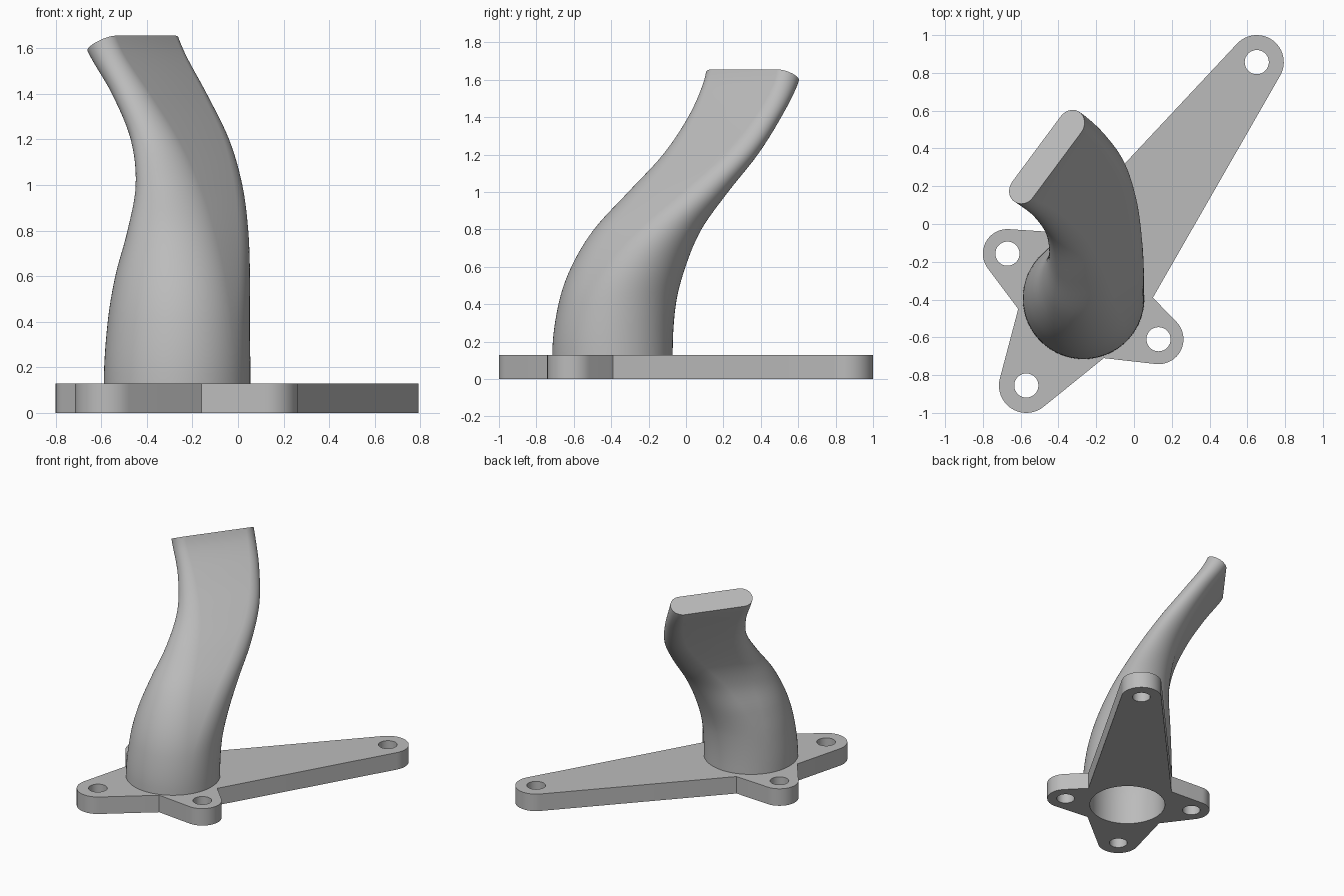
import bpy, bmesh
from math import atan2, acos, cos, sin, pi, hypot
from mathutils import Vector

if "Cube" in bpy.data.objects:
    bpy.data.objects.remove(bpy.data.objects["Cube"])

grey = bpy.data.materials.new("light_grey")
grey.use_nodes = True
colour = (0.5, 0.5, 0.5, 1)
grey.diffuse_color = colour
grey.node_tree.nodes["Principled BSDF"].inputs["Base Color"].default_value = colour

PLATE_TOP = 0.128
BORE = 0.27
BASE = (-0.267, -0.393)


def finish(bm, name):
    """Turn a bmesh into a smooth shaded grey object."""
    bmesh.ops.recalc_face_normals(bm, faces=bm.faces)
    mesh = bpy.data.meshes.new(name)
    bm.to_mesh(mesh)
    bm.free()
    mesh.materials.append(grey)
    obj = bpy.data.objects.new(name, mesh)
    bpy.context.collection.objects.link(obj)
    bpy.ops.object.select_all(action="DESELECT")
    obj.select_set(True)
    bpy.context.view_layer.objects.active = obj
    bpy.ops.object.shade_smooth_by_angle(angle=0.6)
    return obj


def arc(centre, radius, start, end, steps):
    return [(centre[0] + radius * cos(start + (end - start) * i / steps),
             centre[1] + radius * sin(start + (end - start) * i / steps))
            for i in range(steps + 1)]


def loop_edges(bm, points):
    verts = [bm.verts.new((x, y, 0)) for x, y in points]
    return [bm.edges.new((a, b)) for a, b in zip(verts, verts[1:] + verts[:1])]


# Mounting plate: rounded ears joined by straight tangents to inner notches
ears = [((0.65, 0.857), 0.143), ((-0.67, -0.157), 0.13),
        ((-0.57, -0.855), 0.145), ((0.13, -0.61), 0.132)]
notches = [(0.1, -0.39), (-0.39, -0.045), (-0.613, -0.45), (-0.16, -0.71)]

outline = []
for i, (c, r) in enumerate(ears):
    p, q = notches[i], notches[(i + 1) % len(notches)]
    enter = atan2(p[1] - c[1], p[0] - c[0]) + acos(r / hypot(p[0] - c[0], p[1] - c[1]))
    leave = atan2(q[1] - c[1], q[0] - c[0]) - acos(r / hypot(q[0] - c[0], q[1] - c[1]))
    while leave < enter:
        leave += 2 * pi
    while leave - enter > 2 * pi:
        leave -= 2 * pi
    outline += [p] + arc(c, r, enter, leave, 24)

bm = bmesh.new()
edges = loop_edges(bm, outline)
for c, r in ears:
    edges += loop_edges(bm, arc(c, 0.064, 0, 2 * pi, 32)[:-1])
edges += loop_edges(bm, arc(BASE, BORE, 0, 2 * pi, 80)[:-1])
bmesh.ops.triangle_fill(bm, use_beauty=True, use_dissolve=False, edges=edges)
top = bmesh.ops.extrude_face_region(bm, geom=bm.faces[:], use_keep_orig=True)["geom"]
bmesh.ops.translate(bm, vec=(0, 0, PLATE_TOP),
                    verts=[g for g in top if isinstance(g, bmesh.types.BMVert)])
finish(bm, "mounting_plate")

# Duct sections: height, centre x, centre y, half flat, long radius, short radius
keys = [(PLATE_TOP, *BASE, 0, 0.322, 0.322),
        (0.4, -0.26, -0.368, 0.01, 0.306, 0.306),
        (0.6, -0.243, -0.308, 0.04, 0.275, 0.27),
        (0.8, -0.22, -0.205, 0.08, 0.23, 0.21),
        (1.0, -0.215, -0.042, 0.12, 0.18, 0.152),
        (1.2, -0.255, 0.13, 0.16, 0.13, 0.115),
        (1.4, -0.345, 0.26, 0.19, 0.098, 0.093),
        (1.58, -0.445, 0.345, 0.213, 0.08, 0.087),
        (1.72, -0.5, 0.375, 0.215, 0.078, 0.085)]
keys = [Vector(k) for k in keys]
LONG = Vector((0.596, 0.803, 0))
SHORT = Vector((-0.803, 0.596, 0))


def slope(i):
    """Rate of change of a key with height."""
    if i == 0:
        return Vector((1, 0, 0, 0, 0, 0))
    a, b = keys[i - 1], keys[min(i + 1, len(keys) - 1)]
    return (b - a) / (b[0] - a[0])


def sections(steps):
    """Smooth Hermite interpolation between the keys."""
    for i in range(len(keys) - 1):
        a, b = keys[i], keys[i + 1]
        h = b[0] - a[0]
        for j in range(steps):
            t = j / steps
            s = t * t * (3 - 2 * t)
            yield (a * (1 - s) + b * s + slope(i) * (h * t * (1 - t) ** 2)
                   - slope(i + 1) * (h * t * t * (1 - t)))
    yield keys[-1]


def skin(bm, wall_low, wall_high, count=80):
    """Loft one wall of the duct, inset by a tapering wall thickness."""
    previous = None
    for z, x, y, flat, long_r, short_r in sections(6):
        f = (z - PLATE_TOP) / (keys[-1][0] - PLATE_TOP)
        wall = wall_low + (wall_high - wall_low) * f
        ring = []
        for i in range(count):
            t = 2 * pi * (i + 0.5) / count
            u = (flat if cos(t) > 0 else -flat) + (long_r - wall) * cos(t)
            v = (short_r - wall) * sin(t)
            ring.append(bm.verts.new(Vector((x, y, z)) + LONG * u + SHORT * v))
        if previous:
            for i in range(count):
                k = (i + 1) % count
                bm.faces.new((previous[i], previous[k], ring[k], ring[i]))
        previous = ring


# Duct: outer and inner walls trimmed by the slanted mouth, then joined at the rim
bm = bmesh.new()
skin(bm, 0, 0)
skin(bm, 0.322 - BORE, 0.034)
mouth = Vector((-0.463, 0.358, 1.6175))
normal = (Vector((0, 0, 1)) + SHORT * 0.53).normalized()
bmesh.ops.bisect_plane(bm, geom=bm.verts[:] + bm.edges[:] + bm.faces[:], dist=1e-5,
                       plane_co=mouth, plane_no=normal, clear_outer=True)
rim = [e for e in bm.edges if e.is_boundary and e.verts[0].co.z > 1]
bmesh.ops.bridge_loops(bm, edges=rim)
finish(bm, "curved_duct")
